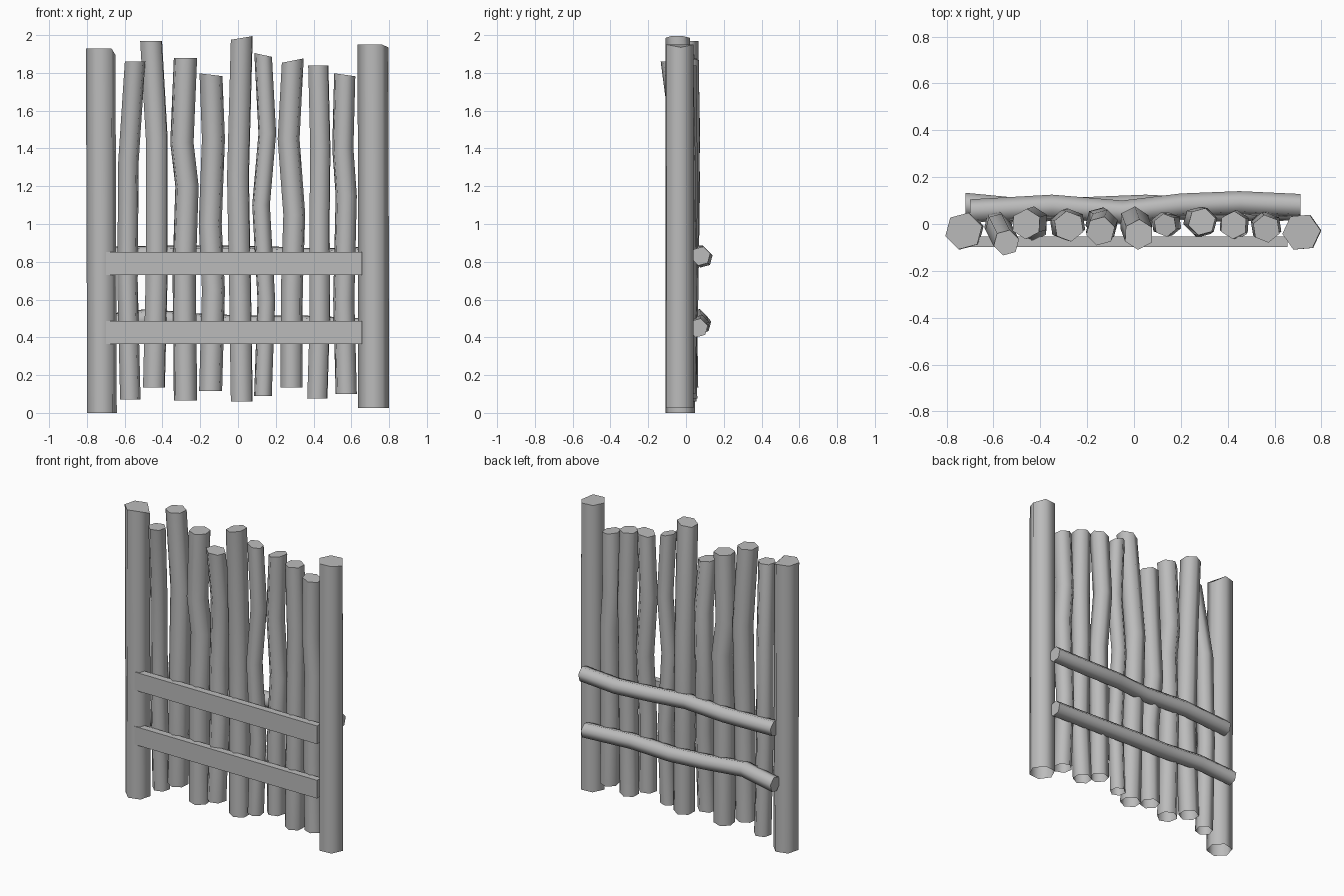
import bpy, bmesh, math
from mathutils import Vector

cube = bpy.data.objects.get("Cube")
if cube:
    bpy.data.objects.remove(cube, do_unlink=True)

wood = bpy.data.materials.new("plain grey")
wood.use_nodes = True
GREY = (0.5, 0.5, 0.5, 1)
wood.diffuse_color = GREY
wood.node_tree.nodes["Principled BSDF"].inputs["Base Color"].default_value = GREY


def finish(name, bm):
    mesh = bpy.data.meshes.new(name)
    bm.to_mesh(mesh)
    bm.free()
    mesh.materials.append(wood)
    obj = bpy.data.objects.new(name, mesh)
    bpy.context.collection.objects.link(obj)
    return obj


def log(name, path, radius, u, v, turn=15, slant=0, chip=0, open_start=True):
    """Six-sided log swept along path; u and v span its cross-section."""
    bm = bmesh.new()
    u, v = Vector(u), Vector(v)
    axis = u.cross(v)
    rings = []
    for i, p in enumerate(path):
        ring = []
        for k in range(6):
            a = math.radians(turn + 60 * k)
            co = Vector(p) + radius * (math.cos(a) * u + math.sin(a) * v)
            if i == len(path) - 1:
                # sawn-off end: tilted, with an optional chipped corner
                co += axis * radius * math.cos(a) * slant
                if math.cos(a) > 0.8:
                    co -= axis * chip
            ring.append(bm.verts.new(co))
        rings.append(ring)
    for lo, hi in zip(rings, rings[1:]):
        for k in range(6):
            n = (k + 1) % 6
            bm.faces.new((lo[k], lo[n], hi[n], hi[k])).smooth = True
    bm.faces.new(rings[-1])
    if not open_start:
        bm.faces.new(reversed(rings[0]))
    return finish(name, bm)


def upright(name, path, radius, **kw):
    return log(name, path, radius, (1, 0, 0), (0, 1, 0), **kw)


# Gate posts
upright("right_post", [(-0.72, -0.03, 0), (-0.727, -0.03, 1.93)], 0.081, chip=0.035)
upright("left_post", [(0.718, -0.035, 0.025), (0.715, -0.035, 1.95)], 0.082,
        turn=5, chip=0.015)

# Crooked stakes: radius, top slant, path
stakes = [
    (0.056, 0, [(-0.57, 0, 0.07), (-0.585, 0, 0.7), (-0.58, -0.01, 1.33), (-0.545, -0.08, 1.86)]),
    (0.065, 0, [(-0.445, 0, 0.135), (-0.43, -0.01, 0.75), (-0.43, 0.01, 1.45), (-0.46, 0, 1.97)]),
    (0.066, 0, [(-0.278, -0.01, 0.065), (-0.285, 0, 0.75), (-0.27, 0, 1.2), (-0.297, -0.005, 1.43), (-0.278, -0.01, 1.88)]),
    (0.063, -0.12, [(-0.145, -0.02, 0.115), (-0.13, -0.01, 0.65), (-0.147, 0.01, 1), (-0.13, 0, 1.45), (-0.143, -0.03, 1.79)]),
    (0.065, 0.17, [(0.02, -0.01, 0.06), (0.012, 0, 0.6), (0, 0.01, 1.25), (0.02, -0.045, 1.985)]),
    (0.05, -0.22, [(0.132, 0, 0.09), (0.15, 0, 0.6), (0.122, 0, 1.1), (0.155, 0, 1.48), (0.133, -0.005, 1.895)]),
    (0.06, 0.2, [(0.283, 0, 0.135), (0.285, 0, 0.65), (0.298, 0.01, 1.05), (0.268, 0.015, 1.45), (0.29, 0.01, 1.865)]),
    (0.06, 0, [(0.42, 0, 0.075), (0.433, -0.01, 0.5), (0.432, 0, 1.05), (0.436, 0, 1.4), (0.425, -0.005, 1.84)]),
    (0.06, -0.14, [(0.573, -0.01, 0.1), (0.56, 0, 0.6), (0.573, -0.01, 1.15), (0.555, -0.01, 1.4), (0.565, -0.02, 1.79)]),
]
for i, (radius, slant, path) in enumerate(stakes):
    upright(f"stake_{i + 1}", path, radius, slant=slant, turn=15 + 12 * (i % 3))

# Round rails along the back
rails = {
    "upper_back_rail": [(-0.7, 0.055, 0.83), (-0.35, 0.075, 0.835), (-0.05, 0.05, 0.835),
                        (0.2, 0.08, 0.83), (0.45, 0.09, 0.82), (0.71, 0.078, 0.83)],
    "lower_back_rail": [(-0.72, 0.083, 0.47), (-0.48, 0.06, 0.5), (-0.2, 0.065, 0.475),
                        (0.05, 0.075, 0.465), (0.35, 0.06, 0.465), (0.7, 0.065, 0.45)],
}
for name, path in rails.items():
    log(name, path, 0.052, (0, 1, 0), (0, 0, 1), open_start=False)

# Flat boards across the front
for name, z in (("upper_board", 0.79), ("lower_board", 0.425)):
    bm = bmesh.new()
    bmesh.ops.create_cube(bm, size=1)
    bmesh.ops.scale(bm, vec=(1.355, 0.045, 0.122), verts=bm.verts)
    bmesh.ops.translate(bm, vec=(-0.022, -0.076, z), verts=bm.verts)
    finish(name, bm)
